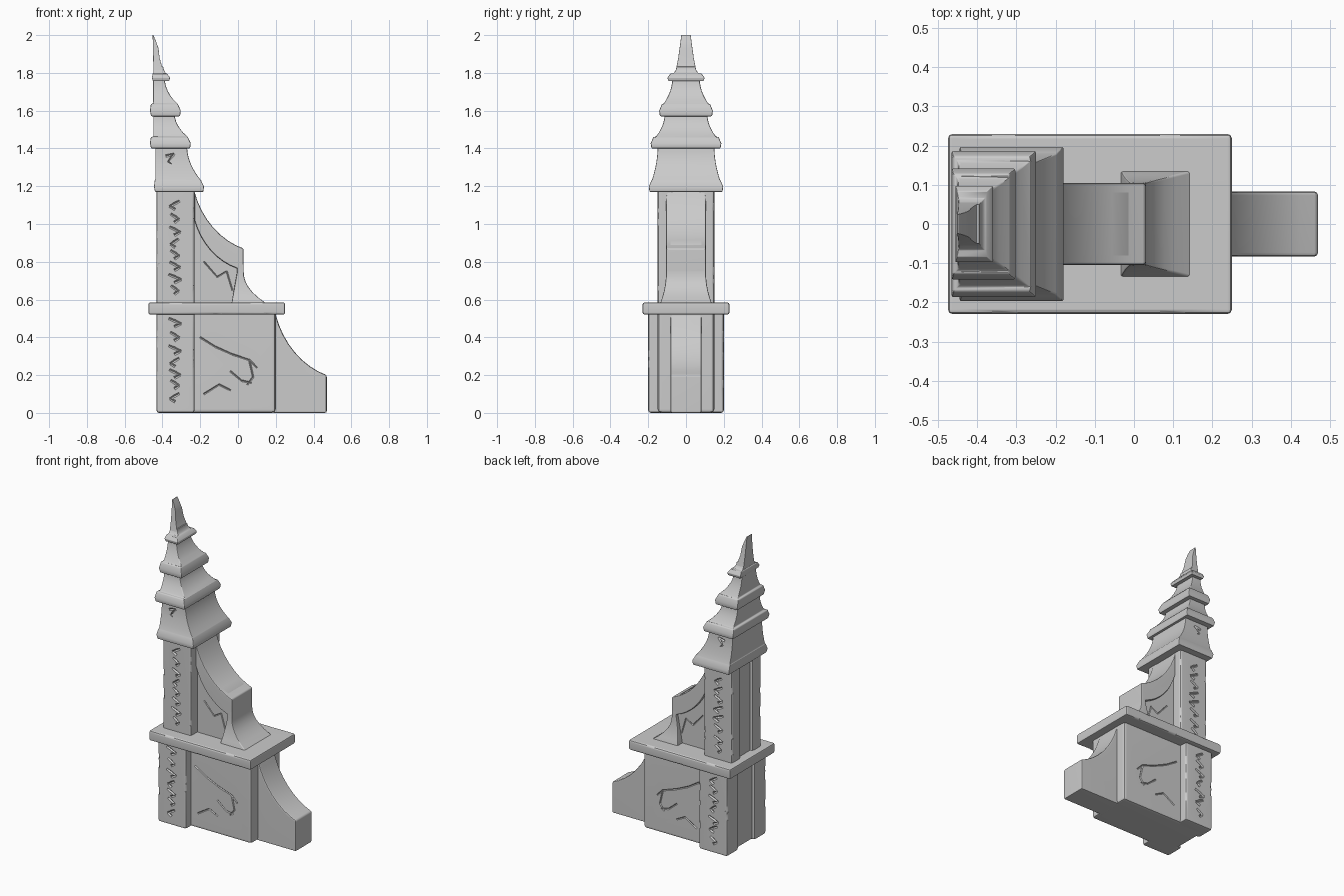
import bpy, bmesh, math, random
from mathutils import Vector, Matrix

if "Cube" in bpy.data.objects:
    bpy.data.objects.remove(bpy.data.objects["Cube"])

random.seed(4)
parts = []
cutters = []


def finish(name, bm, bevel):
    bmesh.ops.recalc_face_normals(bm, faces=bm.faces)
    me = bpy.data.meshes.new(name)
    bm.to_mesh(me)
    bm.free()
    ob = bpy.data.objects.new(name, me)
    bpy.context.collection.objects.link(ob)
    if bevel:
        m = ob.modifiers.new("worn_edges", 'BEVEL')
        m.width, m.segments, m.limit_method = bevel, 2, 'ANGLE'
        m.angle_limit = math.radians(40)
    parts.append(ob)
    return ob


def prism(name, pts, y0, y1, bevel=0.008):
    """Extrude an x-z outline between two y positions."""
    bm = bmesh.new()
    a = [bm.verts.new((x, y0, z)) for x, z in pts]
    b = [bm.verts.new((x, y1, z)) for x, z in pts]
    bm.faces.new(a)
    bm.faces.new(b[::-1])
    for i in range(len(pts)):
        j = (i + 1) % len(pts)
        bm.faces.new((a[i], b[i], b[j], a[j]))
    return finish(name, bm, bevel)


def box(name, x0, x1, y0, y1, z0, z1, bevel=0.01):
    return prism(name, [(x0, z0), (x1, z0), (x1, z1), (x0, z1)], y0, y1, bevel)


def loft(name, rings, bevel=0.006):
    """Stack rectangular rings given as (z, x_left, x_right, y_half)."""
    bm = bmesh.new()
    loops = [[bm.verts.new((x, y, z)) for x, y in ((l, -h), (r, -h), (r, h), (l, h))]
             for z, l, r, h in rings]
    bm.faces.new(loops[0])
    bm.faces.new(loops[-1])
    for p, q in zip(loops, loops[1:]):
        for i in range(4):
            j = (i + 1) % 4
            bm.faces.new((p[i], p[j], q[j], q[i]))
    return finish(name, bm, bevel)


def sweep(p0, p1, n=8):
    """Concave quarter curve: steep at p0, shallow at p1."""
    out = []
    for i in range(n + 1):
        t = i / n * math.pi / 2
        s = i / n
        x = 0.6 * (1 - math.cos(t)) + 0.4 * s
        z = 0.6 * math.sin(t) + 0.4 * s
        out.append((p0[0] + (p1[0] - p0[0]) * x, p0[1] + (p1[1] - p0[1]) * z))
    return out


def carve(target, lines, r):
    """Cut V grooves along 3D polylines."""
    bm = bmesh.new()
    for line in lines:
        for a, b in zip(line, line[1:]):
            a, b = Vector(a), Vector(b)
            d = b - a
            mat = Matrix.Translation((a + b) / 2) @ d.to_track_quat('Z', 'Y').to_matrix().to_4x4()
            bmesh.ops.create_cone(bm, cap_ends=True, segments=4, radius1=r, radius2=r * 0.8,
                                  depth=d.length + r * 0.5, matrix=mat)
    cut = finish("groove_cutter", bm, 0)
    parts.remove(cut)
    cut.hide_render = True
    cutters.append(cut)
    m = target.modifiers.new("grooves", 'BOOLEAN')
    m.object, m.operation, m.solver, m.use_self = cut, 'DIFFERENCE', 'EXACT', True


def weather(post, y, z0, z1, sign):
    """Scroll carving on the outer face and chips on the outer corners of a post."""
    marks = []
    z = z0 + 0.06
    while z < z1 - 0.08:
        w = random.choice((-1, 1)) * random.uniform(0.018, 0.034)
        marks.append([(-0.335 + w * math.sin(k * 1.5), y, z + k * 0.014) for k in range(4)])
        z += random.uniform(0.055, 0.075)
    carve(post, marks, 0.008)
    chips = []
    for x in (-0.431, -0.229):
        for _ in range(3):
            c = random.uniform(z0 + 0.05, z1 - 0.08)
            chips.append([(x, y + sign * 0.001, c), (x, y + sign * 0.001, c + random.uniform(0.02, 0.05))])
    carve(post, chips, 0.014)


# Lower body, ledge and lower buttress
body = box("lower_body", -0.415, 0.20, -0.15, 0.15, 0, 0.54, 0.02)
ledge = box("ledge", -0.475, 0.25, -0.23, 0.23, 0.52, 0.585, 0.012)
prism("lower_buttress", [(0.18, 0), (0.47, 0)] + sweep((0.20, 0.52), (0.47, 0.20))[::-1] + [(0.18, 0.52)],
      -0.083, 0.083, 0.01)

# Corner posts of both storeys
for side, s in (("front", -1), ("back", 1)):
    for level, inner, outer, z0, z1 in (("lower", 0.08, 0.20, 0, 0.54), ("upper", 0.06, 0.15, 0.57, 1.19)):
        ya, yb = sorted((s * inner, s * outer))
        post = box(f"{level}_post_{side}", -0.432, -0.23, ya, yb, z0, z1, 0.014)
        weather(post, s * outer, z0, z1, s)
box("upper_core", -0.415, -0.25, -0.10, 0.10, 0.57, 1.19, 0.005)

# Upper buttress: thin web, thick curved band, flared foot
arc = sweep((-0.23, 1.17), (0.03, 0.87))
foot = sweep((0.03, 0.75), (0.145, 0.583), 6)
foot = [(0.03 + (0.115) * (i / 6) ** 2.2, 0.75 - 0.167 * i / 6) for i in range(7)]
web = prism("upper_web", [(-0.25, 0.57), (0.03, 0.57), (0.0, 0.86)] + arc[::-1][1:] + [(-0.25, 1.15)],
            -0.085, 0.085, 0.004)
inner = sweep((-0.23, 1.02), (-0.005, 0.765))
prism("upper_band", inner + [(0.03, 0.74)] + arc[::-1], -0.105, 0.105, 0.009)
rings_y = [0.105 + 0.03 * (i / 6) ** 2 for i in range(7)]
loft("upper_foot", [(0.79, -0.004, 0.03, 0.105)] +
     [(z, -0.004 - 0.03 * i / 6, x, h) for i, ((x, z), h) in enumerate(zip(foot, rings_y))][:7] +
     [(0.57, -0.034, 0.145, 0.135)], 0.006)


# Tiered spire: each tier is a cornice topped by a concave roof
def tier(name, z0, zc, z1, left, right, half, roof_left, r0, r1, h0, h1):
    lip = (zc - z0) * 0.45
    rings = [(z0, left + 0.006, right - 0.004, half - 0.004), (z0 + lip, left, right, half),
             (zc, left + 0.004, right - 0.015, half - 0.014)]
    for i in range(7):
        k = (1 - i / 6) ** 2
        rings.append((zc + 0.003 + (z1 - zc) * i / 6, roof_left, r1 + (r0 - r1) * k, h1 + (h0 - h1) * k))
    return loft(name, rings)


t1 = tier("spire_tier_1", 1.17, 1.23, 1.41, -0.445, -0.18, 0.197, -0.438, -0.198, -0.27, 0.18, 0.15)
tier("spire_tier_2", 1.40, 1.46, 1.58, -0.466, -0.25, 0.187, -0.448, -0.27, -0.335, 0.158, 0.113)
tier("spire_tier_3", 1.57, 1.635, 1.77, -0.466, -0.303, 0.142, -0.45, -0.325, -0.388, 0.117, 0.072)
tier("spire_tier_4", 1.757, 1.795, 1.83, -0.456, -0.36, 0.098, -0.448, -0.382, -0.395, 0.066, 0.05)
loft("spire_tip", [(1.78, -0.447, -0.38, 0.064), (1.82, -0.448, -0.398, 0.053), (1.88, -0.449, -0.415, 0.041),
                   (1.93, -0.45, -0.421, 0.034), (1.965, -0.451, -0.433, 0.029),
                   (2.0, -0.452, -0.448, 0.025)], 0.002)

# Cracks in the stone
cracks, web_cracks, tier_marks = [], [], []
for y in (-0.15, 0.15):
    cracks += [[(-0.20, y, 0.40), (-0.12, y, 0.35), (-0.03, y, 0.31), (0.06, y, 0.28), (0.10, y, 0.24)],
               [(0.06, y, 0.28), (0.08, y, 0.19), (0.05, y, 0.15)],
               [(-0.04, y, 0.22), (0.02, y, 0.17), (0.07, y, 0.16)],
               [(-0.18, y, 0.10), (-0.10, y, 0.15), (-0.04, y, 0.12)]]
    w = math.copysign(0.085, y)
    web_cracks.append([(-0.18, w, 0.80), (-0.11, w, 0.72), (-0.06, w, 0.75), (-0.03, w, 0.65)])
    h = math.copysign(0.152, y)
    tier_marks.append([(-0.38, h, 1.36), (-0.34, h, 1.37), (-0.37, h, 1.33), (-0.34, h, 1.31)])
carve(body, cracks, 0.005)
carve(web, web_cracks, 0.004)
carve(t1, tier_marks, 0.008)

# Chips along the ledge rim
carve(ledge, [[(x, s * 0.231, z), (x + random.uniform(0.03, 0.06), s * 0.231, z)]
              for s in (-1, 1) for x, z in ((-0.36, 0.585), (-0.13, 0.52), (0.07, 0.585), (0.15, 0.52))], 0.012)

# Bake modifiers, remove cutters, shade
dg = bpy.context.evaluated_depsgraph_get()
baked = [bpy.data.meshes.new_from_object(ob.evaluated_get(dg)) for ob in parts]
for ob, me in zip(parts, baked):
    ob.modifiers.clear()
    ob.data = me
for c in cutters:
    bpy.data.objects.remove(c)
bpy.ops.object.select_all(action='DESELECT')
for ob in parts:
    ob.select_set(True)
bpy.context.view_layer.objects.active = parts[0]
bpy.ops.object.shade_smooth_by_angle(angle=math.radians(35))
for ob in parts:
    ob.modifiers.new("weighted_normals", 'WEIGHTED_NORMAL').keep_sharp = True
